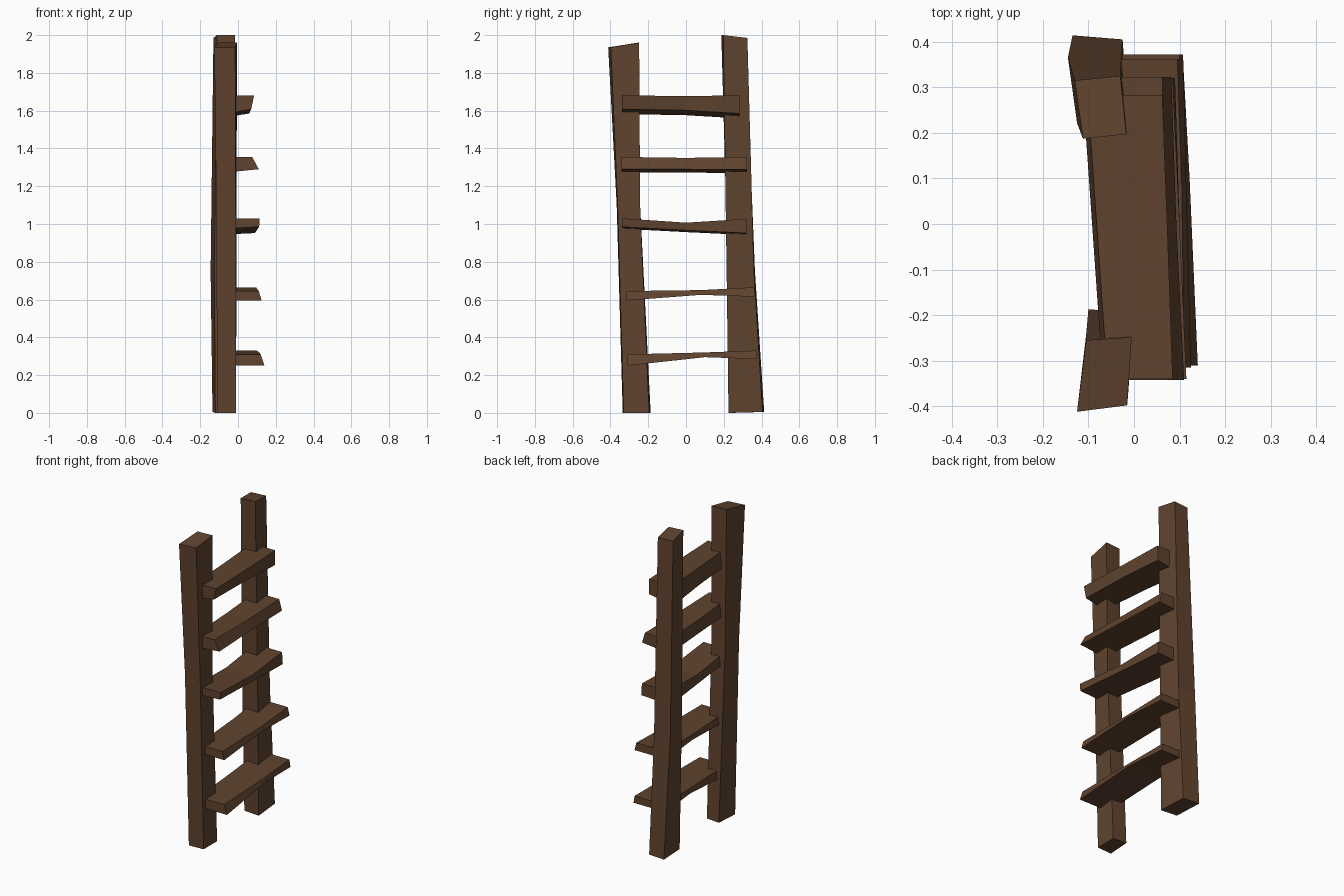
import bpy, bmesh

wood = bpy.data.materials.new("dark brown wood")
wood.diffuse_color = (0.115, 0.056, 0.028, 1)


def loft(name, sections):
    """Flat-faced beam through a list of four-cornered sections, capped at both ends."""
    bm = bmesh.new()
    rings = [[bm.verts.new(p) for p in s] for s in sections]
    for a, b in zip(rings, rings[1:]):
        for i in range(4):
            j = (i + 1) % 4
            bm.faces.new((a[i], a[j], b[j], b[i]))
    bm.faces.new(rings[0])
    bm.faces.new(rings[-1])
    bmesh.ops.recalc_face_normals(bm, faces=bm.faces)
    mesh = bpy.data.meshes.new(name)
    bm.to_mesh(mesh)
    bm.free()
    mesh.materials.append(wood)
    ob = bpy.data.objects.new(name, mesh)
    bpy.context.collection.objects.link(ob)
    return ob


# Upright rails: slightly bent hewn posts
loft("front_rail", [
    [(-.11, -.335, 0), (-.01, -.33, 0), (-.01, -.195, 0), (-.10, -.187, 0)],
    [(-.115, -.367, 1.1), (-.012, -.362, 1.1), (-.008, -.243, 1.1), (-.105, -.243, 1.1)],
    [(-.125, -.412, 1.935), (-.015, -.398, 1.935), (-.005, -.248, 1.96), (-.105, -.255, 1.96)],
])
loft("back_rail", [
    [(-.12, .235, 0), (-.012, .225, 0), (-.025, .405, .005), (-.135, .414, .005)],
    [(-.125, .222, .75), (-.012, .215, .75), (-.028, .36, .75), (-.145, .365, .75)],
    [(-.112, .187, 2), (-.017, .197, 2), (-.03, .325, 1.985), (-.13, .315, 1.985)],
])

# Rungs: (drop of rear underside, sections of y, top x, bottom x, top z, bottom z)
rungs = [
    (.000, [(-.31, .12, .14, .31, .25), (.10, .112, .122, .32, .295), (.372, .10, .107, .33, .285)]),
    (.000, [(-.315, .11, .125, .645, .595), (.08, .105, .115, .65, .625), (.362, .095, .108, .665, .615)]),
    (.010, [(-.34, .115, .112, 1.03, .985), (0, .10, .10, 1.007, .967), (.32, .085, .09, 1.027, .952)]),
    (.018, [(-.342, .075, .11, 1.355, 1.29), (0, .07, .093, 1.35, 1.29), (.323, .062, .082, 1.355, 1.288)]),
    (.026, [(-.34, .085, .07, 1.68, 1.608), (0, .073, .066, 1.678, 1.602), (.283, .062, .06, 1.68, 1.585)]),
]
for n, (drop, secs) in enumerate(rungs, 1):
    rings = []
    for y, xt, xb, zt, zb in secs:
        rear = -.082 - .07 * y   # rear edge runs slightly skewed
        rings.append([(rear, y, zt), (xt, y, zt), (xb, y, zb), (rear - .01, y, zb - drop)])
    loft(f"rung_{n}", rings)
